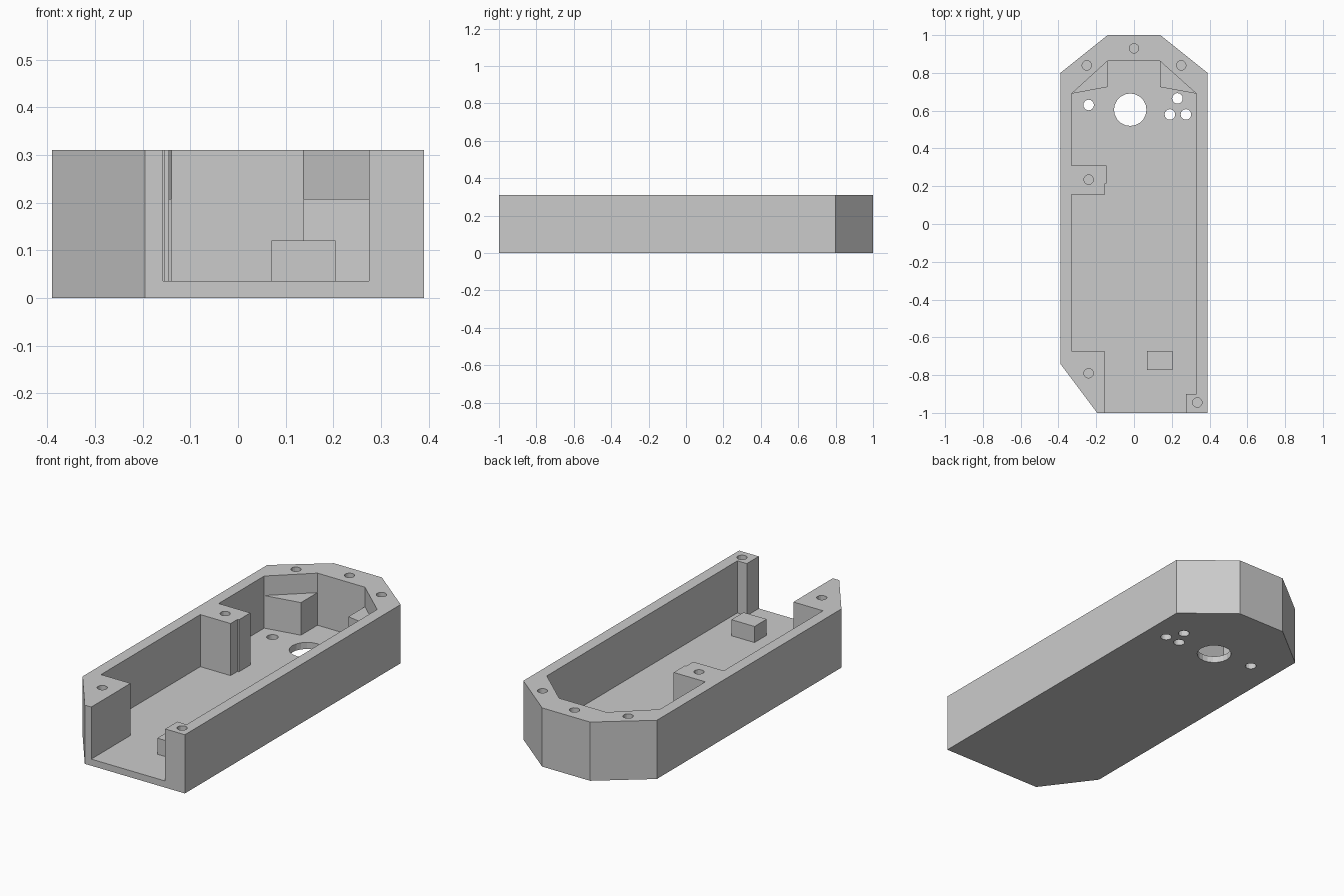
import bpy
import math

if "Cube" in bpy.data.objects:
    bpy.data.objects.remove(bpy.data.objects["Cube"])

grey = bpy.data.materials.new("light grey")
grey.use_nodes = True
COLOR = (0.6, 0.6, 0.6, 1)
grey.diffuse_color = COLOR
grey.node_tree.nodes["Principled BSDF"].inputs["Base Color"].default_value = COLOR

TOP, FLOOR, LEDGE, ABOVE = 0.31, 0.035, 0.207, 0.4


def prism(name, outline, low, high):
    """Extrude a counter-clockwise outline between two heights."""
    n = len(outline)
    verts = [(x, y, z) for z in (low, high) for x, y in outline]
    faces = [list(range(n))[::-1], list(range(n, 2 * n))]
    faces += [(i, (i + 1) % n, n + (i + 1) % n, n + i) for i in range(n)]
    mesh = bpy.data.meshes.new(name)
    mesh.from_pydata(verts, [], faces)
    mesh.materials.append(grey)
    obj = bpy.data.objects.new(name, mesh)
    bpy.context.collection.objects.link(obj)
    return obj


def circle(x, y, radius, sides):
    steps = [2 * math.pi * i / sides for i in range(sides)]
    return [(x + radius * math.cos(a), y + radius * math.sin(a)) for a in steps]


def cut(body, outline, low, high):
    """Remove a prism from the body for good."""
    cutter = prism("cutter", outline, low, high)
    cutter.hide_render = True
    mod = body.modifiers.new("cut", "BOOLEAN")
    mod.operation = "DIFFERENCE"
    mod.solver = "EXACT"
    mod.object = cutter
    graph = bpy.context.evaluated_depsgraph_get()
    mesh = bpy.data.meshes.new_from_object(body.evaluated_get(graph))
    body.modifiers.clear()
    body.data = mesh
    bpy.data.objects.remove(cutter)


# Outer shell with chamfered corners
housing = prism("housing", [
    (-0.39, -0.74), (-0.195, -1), (0.39, -1), (0.39, 0.8),
    (0.14, 1), (-0.14, 1), (-0.39, 0.8)], 0, TOP)

# Cavity, leaving the screw posts and the rear corner blocks, open at the front
cut(housing, [
    (-0.157, -1.1), (0.275, -1.1), (0.275, -0.9), (0.33, -0.9),
    (0.33, 0.69), (0.137, 0.725), (0.137, 0.863), (-0.14, 0.863),
    (-0.14, 0.725), (-0.33, 0.69), (-0.33, 0.31), (-0.145, 0.31),
    (-0.145, 0.215), (-0.153, 0.215), (-0.153, 0.157), (-0.33, 0.157),
    (-0.33, -0.672), (-0.157, -0.672)], FLOOR, ABOVE)

# Lower the rear corner blocks to ledges
cut(housing, [(-0.33, 0.69), (0.33, 0.69), (0.137, 0.863), (-0.14, 0.863)],
    LEDGE, ABOVE)

# Blind screw holes in the rim and posts
for x, y in [(0, 0.93), (-0.25, 0.84), (0.25, 0.84),
             (-0.24, 0.235), (-0.24, -0.79), (0.335, -0.945)]:
    cut(housing, circle(x, y, 0.025, 16), 0.12, ABOVE)

# Holes through the floor
cut(housing, circle(-0.02, 0.605, 0.086, 20), -0.1, 0.1)
for x, y in [(-0.24, 0.63), (0.23, 0.665), (0.19, 0.58), (0.275, 0.58)]:
    cut(housing, circle(x, y, 0.028, 16), -0.1, 0.1)
housing.data.name = "housing"

# Small support block on the floor
prism("support_block", [(0.07, -0.773), (0.205, -0.773),
                        (0.205, -0.672), (0.07, -0.672)], FLOOR, 0.12)
